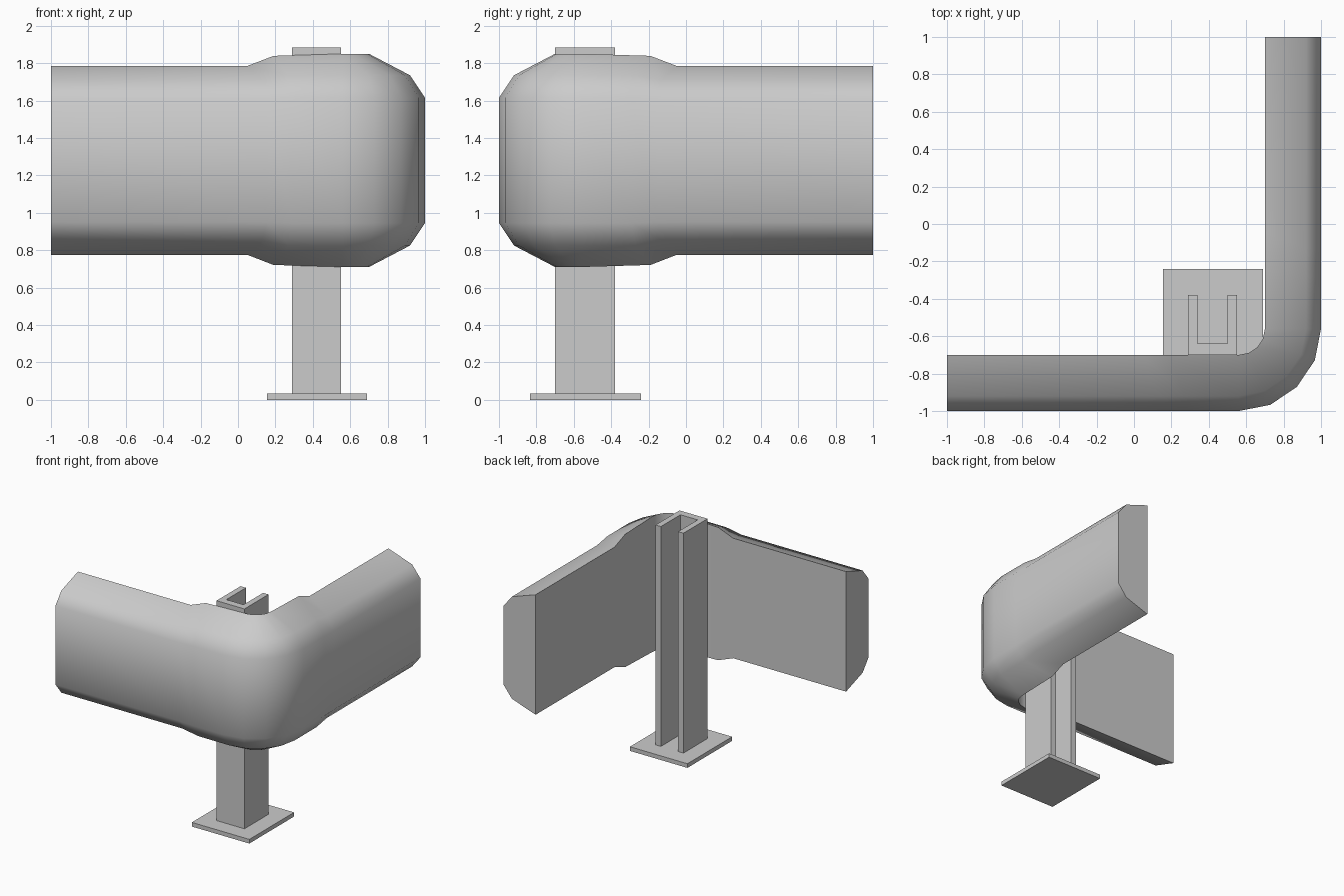
import bpy, bmesh, math

if "Cube" in bpy.data.objects:
    bpy.data.objects.remove(bpy.data.objects["Cube"])

MID_Z = 1.28      # mid height of the rail
C = 0.56          # bend centre is at (C, -C)

# Half profile: (distance from bend centre, straight half height, corner half height, bulge delay)
HALF = [(0.14, 0.505, 0.560, 0.00),
        (0.36, 0.430, 0.455, 0.08),
        (0.44, 0.330, 0.335, 0.10)]
# Full profile, upper inner edge to lower inner edge
PROFILE = [(r, a, b, d, 1) for r, a, b, d in HALF] + \
          [(r, a, b, d, -1) for r, a, b, d in reversed(HALF)]


def straight_ring(x, bulge, shift):
    """Section on the front arm."""
    return [(x + d * shift, -C - r, MID_Z + s * (a + (b - a) * bulge))
            for r, a, b, d, s in PROFILE]


def bend_ring(deg):
    """Section in the rounded corner, growing slightly taller at the bend."""
    t = math.radians(deg)
    grow = 0.01
    return [(C + r * math.cos(t), -C + r * math.sin(t), MID_Z + s * (b + (grow if r < 0.2 else 0)))
            for r, a, b, d, s in PROFILE]


def finish(bm, name):
    bmesh.ops.recalc_face_normals(bm, faces=bm.faces[:])
    mesh = bpy.data.meshes.new(name)
    bm.to_mesh(mesh)
    bm.free()
    obj = bpy.data.objects.new(name, mesh)
    bpy.context.collection.objects.link(obj)
    return obj


def extrude_outline(name, outline, z0, z1):
    bm = bmesh.new()
    face = bm.faces.new([bm.verts.new((x, y, z0)) for x, y in outline])
    ext = bmesh.ops.extrude_face_region(bm, geom=[face])
    top = [v for v in ext["geom"] if isinstance(v, bmesh.types.BMVert)]
    bmesh.ops.translate(bm, verts=top, vec=(0, 0, z1 - z0))
    # keep a closed bottom
    if not face.is_valid:
        bmesh.ops.holes_fill(bm, edges=bm.edges[:])
    return finish(bm, name)


# Corner rail: front arm, bend, then the front arm mirrored across the diagonal
arm = [straight_ring(-1, 0, 0), straight_ring(0.05, 0, 1),
       straight_ring(0.19, 0.98, 1)]
bend = [bend_ring(a) for a in (-90, -67.5, -45, -22.5, 0)]
side = [[(-y, -x, z) for x, y, z in ring] for ring in reversed(arm)]

bm = bmesh.new()
rings = [[bm.verts.new(p) for p in ring] for ring in arm + bend + side]
n = len(PROFILE)
for r0, r1 in zip(rings, rings[1:]):
    for i in range(n):
        j = (i + 1) % n
        bm.faces.new((r0[i], r0[j], r1[j], r1[i]))
bm.faces.new(rings[0])
bm.faces.new(rings[-1])
rail = finish(bm, "corner_rail")
bpy.context.view_layer.objects.active = rail
rail.select_set(True)
bpy.ops.object.shade_smooth_by_angle(angle=math.radians(42))

# Channel post, open to the back
extrude_outline("channel_post",
                [(0.29, -0.70), (0.55, -0.70), (0.55, -0.38), (0.50, -0.38),
                 (0.50, -0.64), (0.34, -0.64), (0.34, -0.38), (0.29, -0.38)],
                0.03, 1.885)

# Base plate
extrude_outline("base_plate",
                [(0.155, -0.835), (0.69, -0.835), (0.69, -0.24), (0.155, -0.24)],
                0.0, 0.035)
